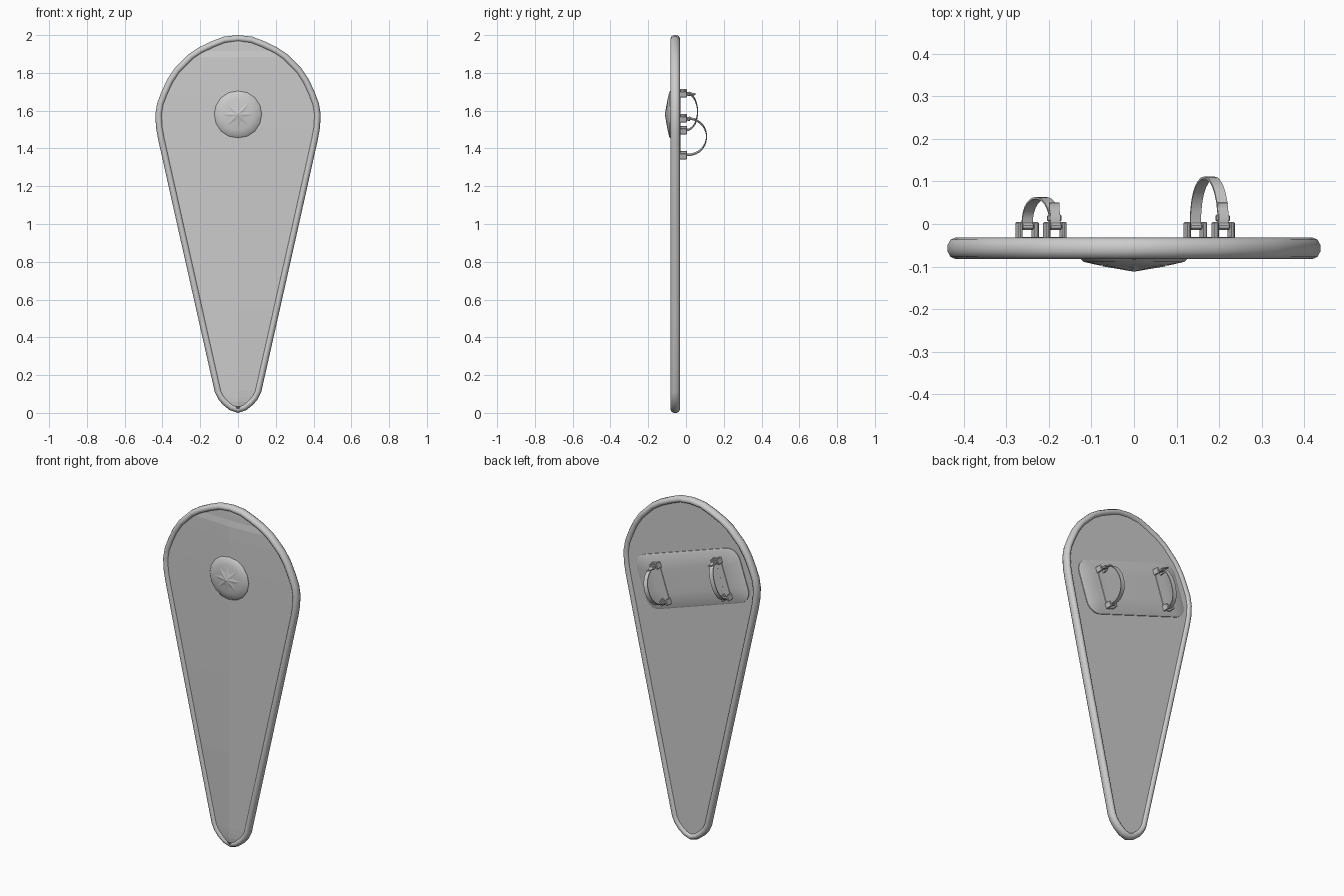
import bpy, bmesh, math
from mathutils import Matrix, Vector

if "Cube" in bpy.data.objects:
    bpy.data.objects.remove(bpy.data.objects["Cube"])

def make(name, verts, faces, M=Matrix(), smooth=None):
    me = bpy.data.meshes.new(name)
    me.from_pydata([M @ Vector(v) for v in verts], [], faces)
    bm = bmesh.new()
    bm.from_mesh(me)
    bmesh.ops.remove_doubles(bm, verts=bm.verts, dist=1e-5)
    bmesh.ops.recalc_face_normals(bm, faces=bm.faces)
    bm.to_mesh(me)
    bm.free()
    ob = bpy.data.objects.new(name, me)
    bpy.context.collection.objects.link(ob)
    if smooth:
        bpy.ops.object.select_all(action='DESELECT')
        ob.select_set(True)
        bpy.context.view_layer.objects.active = ob
        bpy.ops.object.shade_smooth_by_angle(angle=math.radians(smooth))
    return ob

def loft(rings, closed=False, caps=True):
    """Join equal-length rings with quads."""
    n, k = len(rings[0]), len(rings)
    verts = [v for r in rings for v in r]
    faces = []
    for i in range(k if closed else k - 1):
        a, b = i * n, (i + 1) % k * n
        faces += [(a + j, a + (j + 1) % n, b + (j + 1) % n, b + j) for j in range(n)]
    if caps and not closed:
        faces += [tuple(range(n)), tuple(range((k - 1) * n, k * n))]
    return verts, faces

def box(name, c, s, M, bevel=0.003):
    bm = bmesh.new()
    bmesh.ops.create_cube(bm, size=1, matrix=M @ Matrix.Translation(c) @ Matrix.Diagonal((*s, 1)))
    if bevel:
        bmesh.ops.bevel(bm, geom=bm.edges[:], offset=bevel, segments=1, affect='EDGES')
    me = bpy.data.meshes.new(name)
    bm.to_mesh(me)
    bm.free()
    bpy.context.collection.objects.link(bpy.data.objects.new(name, me))

# teardrop outline (x, z), right half from top to bottom, then mirrored
half = [(0, 2), (0.075, 1.992), (0.14, 1.967), (0.205, 1.936), (0.26, 1.9), (0.335, 1.825),
        (0.375, 1.765), (0.405, 1.7), (0.428, 1.64), (0.438, 1.58), (0.434, 1.51), (0.423, 1.448),
        (0.323, 1.0), (0.222, 0.55), (0.123, 0.11), (0.105, 0.073), (0.08, 0.043), (0.043, 0.014), (0, 0)]
outline = half + [(-x, z) for x, z in half[-2:0:-1]]

def inset(d):
    out, n = [], len(outline)
    for i, p in enumerate(outline):
        a, b = Vector(outline[i - 1]), Vector(outline[(i + 1) % n])
        t = (b - a).normalized()
        out.append(Vector(p) + Vector((t.y, -t.x)) * d)
    return out

# rim: oval tube swept along the outline
RY = -0.057
tube = [(0.018 - 0.018 * math.cos(a), 0.025 * math.sin(a)) for a in
        [math.tau * (i + 0.5) / 10 for i in range(10)]]
k = 0.018 / (0.018 * math.cos(math.pi / 10))
rings = [[(p.x, RY + dy, p.y) for p in inset(0.018 + (d - 0.018) * k)] for d, dy in tube]
make("rim", *loft(rings, closed=True), smooth=50)

# front panels: four quarters meeting on a slight ridge
edge = inset(0.022)[:len(half)]
cross = 9
def front_y(z):
    return -0.083 if z < 1.9 else -0.075
for sx, side in ((1, "right"), (-1, "left")):
    for part, pts in (("upper", edge[:cross + 1]), ("lower", edge[cross:])):
        v = [(sx * p.x, -0.07, p.y) for p in pts] + [(0, front_y(p.y), p.y) for p in pts]
        n = len(pts)
        make(f"front_panel_{part}_{side}", v, [(i, i + 1, n + i + 1, n + i) for i in range(n - 1)])

# back panel
n = len(outline)
make("back_panel", [(p.x, -0.045, p.y) for p in inset(0.02)], [tuple(range(n))])

# central boss
BZ = 1.58
def circle(r, y, n=16):
    return [(r * math.cos(math.tau * i / n), y, BZ + r * math.sin(math.tau * i / n)) for i in range(n)]
prof = [(0.125, -0.065), (0.126, -0.081), (0.118, -0.089), (0.085, -0.0965), (0.045, -0.102), (0.004, -0.104)]
make("boss", *loft([circle(r, y) for r, y in prof]), smooth=40)

# faceted eight-point star on the boss
sv = [(0, -0.112, BZ)]
for i in range(16):
    a = math.tau * i / 16
    r, y = (0.082, -0.098) if i % 2 == 0 else (0.042, -0.1015)
    sv.append((r * math.sin(a), y, BZ + r * math.cos(a)))
make("boss_star", sv, [(0, 1 + i, 1 + (i + 1) % 16) for i in range(16)])

# arm pad on the back, tilted; everything on it shares this frame
P = Matrix.Translation((-0.015, 0, 1.535)) @ Matrix.Rotation(math.radians(18.5), 4, 'Y')
def round_rect(w, h, r, y):
    pts = []
    for q, (sx, sz) in enumerate(((1, 1), (-1, 1), (-1, -1), (1, -1))):
        for j in range(6):
            a = math.pi / 2 * (q + j / 5)
            pts.append((sx * (w - r) + r * math.cos(a), y, sz * (h - r) + r * math.sin(a)))
    return pts
pad = [round_rect(0.35, 0.155, 0.07, -0.046), round_rect(0.35, 0.155, 0.07, -0.040),
       round_rect(0.342, 0.147, 0.064, -0.036), round_rect(0.25, 0.07, 0.03, -0.033)]
make("arm_pad", *loft(pad), M=P, smooth=40)

def ribbon(name, path, w, t, M):
    """Flat strap along a (y, z) path."""
    rs = []
    for i, p in enumerate(path):
        a, b = Vector(path[max(i - 1, 0)]), Vector(path[min(i + 1, len(path) - 1)])
        d = (b - a).normalized()
        m = Vector((d.y, -d.x)) * t / 2
        rs.append([(sx * w / 2, p[0] + s * m.x, p[1] + s * m.y)
                   for sx, s in ((-1, -1), (1, -1), (1, 1), (-1, 1))])
    make(name, *loft(rs), M=M, smooth=40)

# two strap assemblies: base strip, forked brackets, loop, buckle, loose end
for side, u, top in (("left", -0.212, 0.064), ("right", 0.205, 0.112)):
    S = P @ Matrix.Translation((u, 0, -0.008))
    L = 0.103
    box(f"{side}_base_strip", (0, -0.033, 0), (0.036, 0.006, 2 * L + 0.03), S, 0.001)
    for s, end in ((1, "upper"), (-1, "lower")):
        for sx in (-1, 1):
            box(f"{side}_{end}_bracket_prong", (sx * 0.02, -0.016, s * L), (0.009, 0.042, 0.034), S)
        box(f"{side}_{end}_strap_roll", (0, -0.006, s * L), (0.034, 0.016, 0.018), S, 0.005)
    loop = []
    for i in range(15):
        a = math.pi * i / 14
        loop.append((-0.004 + (top + 0.001) * math.sin(a) ** 0.85, -L * math.cos(a)))
    ribbon(f"{side}_strap_loop", loop, 0.026, 0.005, S)
    box(f"{side}_buckle", (0, 0.014, L - 0.004), (0.033, 0.016, 0.014), S)
    ribbon(f"{side}_strap_end", [(0, L), (0.02, L + 0.002), (0.036, L - 0.006), (0.05, L - 0.004)], 0.024, 0.005, S)
